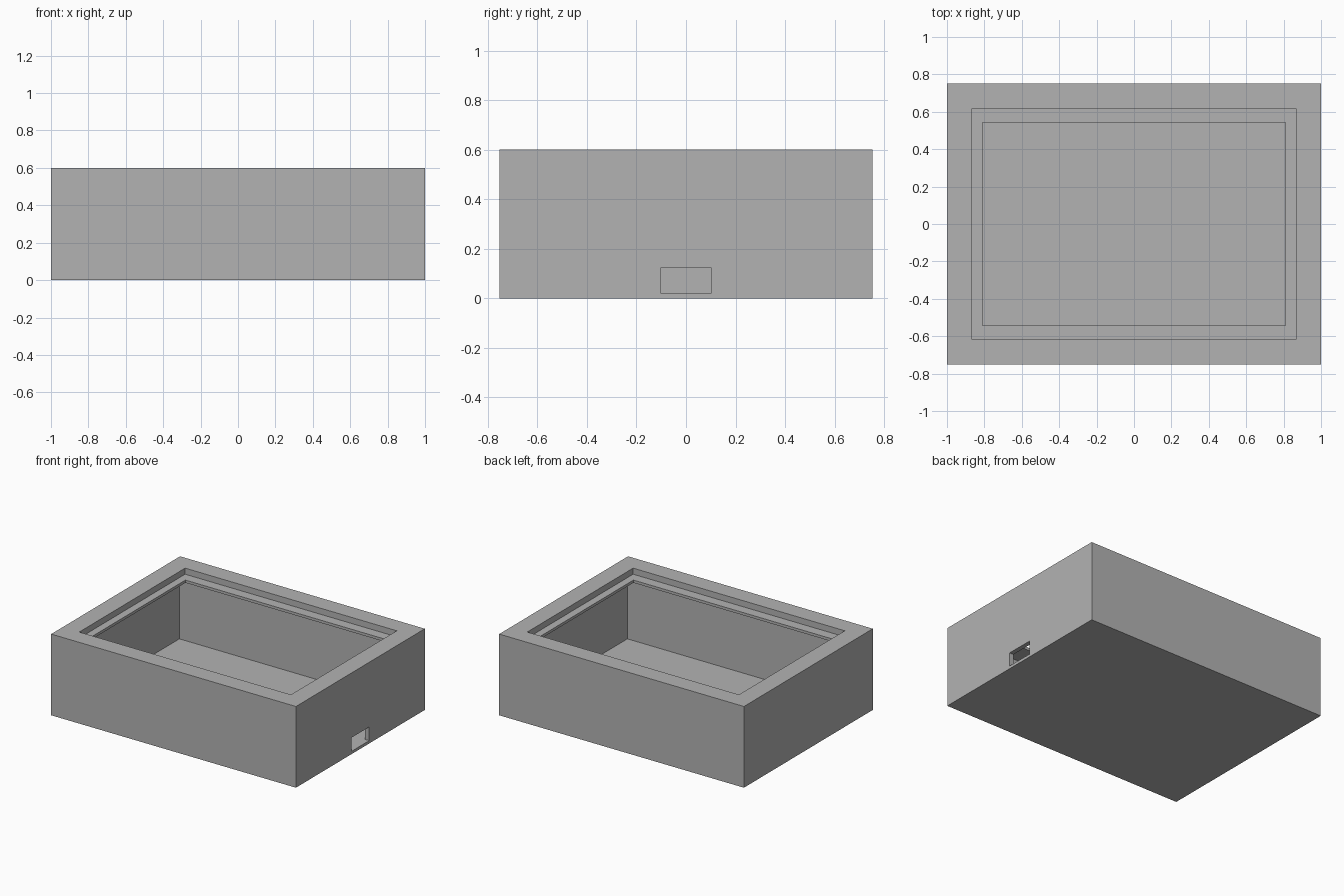
import bpy
import bmesh

default = bpy.data.objects.get("Cube")
if default:
    bpy.data.objects.remove(default, do_unlink=True)

# Single grey material
grey = bpy.data.materials.new("plain grey")
grey.use_nodes = True
colour = (0.45, 0.45, 0.45, 1)
grey.diffuse_color = colour
grey.node_tree.nodes["Principled BSDF"].inputs["Base Color"].default_value = colour


def stacked_rectangles(name, rings):
    """Closed solid skinned through rectangles given as (half x, half y, z)."""
    bm = bmesh.new()
    loops = [[bm.verts.new((sx * hx, sy * hy, z))
              for sx, sy in ((-1, -1), (1, -1), (1, 1), (-1, 1))]
             for hx, hy, z in rings]
    for a, b in zip(loops, loops[1:]):
        for i in range(4):
            j = (i + 1) % 4
            bm.faces.new((a[i], a[j], b[j], b[i]))
    bm.faces.new(loops[0])
    bm.faces.new(loops[-1])
    bmesh.ops.recalc_face_normals(bm, faces=bm.faces)
    mesh = bpy.data.meshes.new(name)
    bm.to_mesh(mesh)
    bm.free()
    mesh.materials.append(grey)
    obj = bpy.data.objects.new(name, mesh)
    bpy.context.collection.objects.link(obj)
    return obj


# Open case: outer shell, stepped rim, overhanging lip and wide cavity
rim_top, ledge, lip_under, floor = 0.6, 0.555, 0.535, 0.02
case = stacked_rectangles("open_case", [
    (1, 0.752, 0),
    (1, 0.752, rim_top),
    (0.865, 0.618, rim_top),
    (0.865, 0.618, ledge),
    (0.81, 0.543, ledge),
    (0.81, 0.543, lip_under),
    (0.967, 0.697, lip_under),
    (0.967, 0.697, floor),
])

# Cable slot through the +x wall, just above the floor
cutter = stacked_rectangles("slot_cutter", [
    (0.06, 0.103, floor + 0.001),
    (0.06, 0.103, 0.122),
])
cutter.location.x = 0.99
cutter.hide_render = True
cut = case.modifiers.new("slot", "BOOLEAN")
cut.operation = "DIFFERENCE"
cut.solver = "EXACT"
cut.object = cutter
bpy.context.view_layer.objects.active = case
bpy.ops.object.modifier_apply(modifier=cut.name)
bpy.data.objects.remove(cutter, do_unlink=True)
